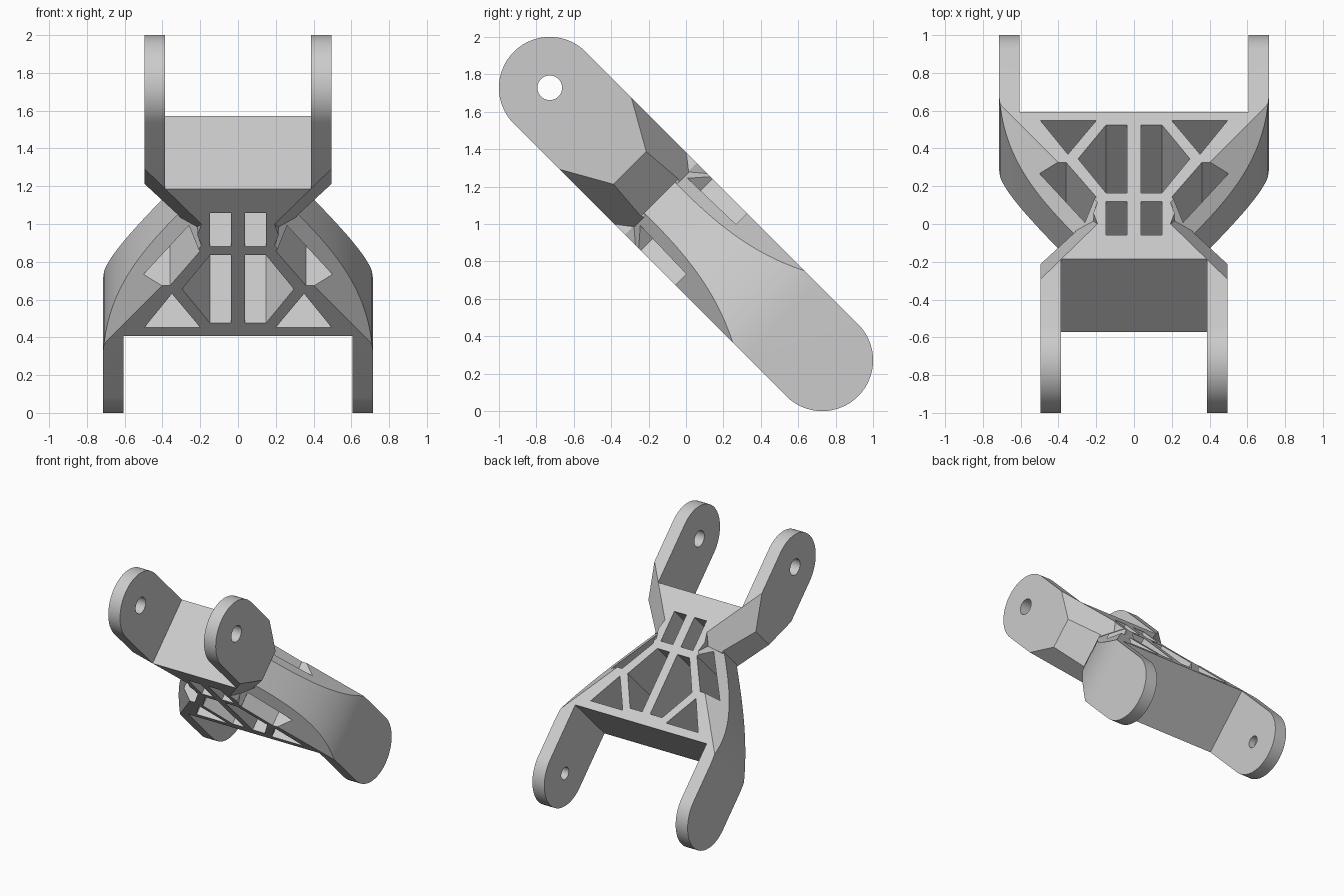
import bpy, bmesh, math
from mathutils import Vector, Matrix
from mathutils.geometry import interpolate_bezier

if "Cube" in bpy.data.objects:
    bpy.data.objects.remove(bpy.data.objects["Cube"])

W = 0.272        # half thickness of the slab, also the radius of the fork ends
PIVOT = 1.03     # distance from centre to each fork pivot

metal = bpy.data.materials.new("plain_grey")
metal.use_nodes = True
GREY = (0.6, 0.6, 0.6, 1)
metal.diffuse_color = GREY
metal.node_tree.nodes["Principled BSDF"].inputs["Base Color"].default_value = GREY


def prism(bm, points, axis, lo, hi):
    """Extrude a 2D outline along z (plan outline) or x (side outline)."""
    def place(p, d):
        return (p[0], p[1], d) if axis == "z" else (d, p[0], p[1])
    base = bm.faces.new([bm.verts.new(place(p, lo)) for p in points])
    ext = bmesh.ops.extrude_face_region(bm, geom=[base])
    step = Vector(place((0, 0), hi - lo))
    bmesh.ops.translate(bm, vec=step,
                        verts=[v for v in ext["geom"] if isinstance(v, bmesh.types.BMVert)])


def bevel_plane(bm, point, normal):
    """Slice away the corner beyond a plane and its mirror below, then cap."""
    for s in (1, -1):
        bmesh.ops.bisect_plane(bm, geom=bm.verts[:] + bm.edges[:] + bm.faces[:],
                               plane_co=(point[0], point[1], s * W),
                               plane_no=(normal[0], normal[1], s), clear_outer=True)
        bmesh.ops.holes_fill(bm, edges=[e for e in bm.edges if e.is_boundary])


def finish(bm, name):
    bmesh.ops.recalc_face_normals(bm, faces=bm.faces[:])
    mesh = bpy.data.meshes.new(name)
    bm.to_mesh(mesh)
    bm.free()
    obj = bpy.data.objects.new(name, mesh)
    bpy.context.collection.objects.link(obj)
    return obj


def circle(u, r, n=40):
    return [(u + r * math.cos(2 * math.pi * i / n), r * math.sin(2 * math.pi * i / n))
            for i in range(n)]


# Narrow fork with its bevelled shoulder
bm = bmesh.new()
prism(bm, [(-.02, -.535), (.387, -.535), (.387, -1.4), (.495, -1.4), (.495, -.424),
           (.31, -.2), (.31, -.185), (-.02, -.185)], "z", -W, W)
bevel_plane(bm, (.495, -.686), (.78, .566))
bracket = finish(bm, "fork_bracket")

# Wide fork with a flared, curved flank
flank = interpolate_bezier(Vector((.31, -.2)), Vector((.52, .1)),
                           Vector((.715, .4)), Vector((.715, .72)), 20)
bm = bmesh.new()
prism(bm, [(-.02, -.2)] + [(p.x, p.y) for p in flank] +
      [(.715, 1.4), (.605, 1.4), (.605, .567), (-.02, .567)], "z", -W, W)
bevel_plane(bm, (.2, -.1), (.87, -.61))
wide_fork = finish(bm, "wide_fork")

# Solid core at the waist
bm = bmesh.new()
prism(bm, [(-.02, -.3), (.185, -.3), (.215, -.19), (.185, -.08), (-.02, -.08)], "z", -W, W)
core = finish(bm, "waist_core")

# Rounded side outline that trims the fork ends
bm = bmesh.new()
arc = [math.radians(-90 + 180 * i / 32) for i in range(33)]
side = [(s * (PIVOT + W * math.cos(a)), s * W * math.sin(a)) for s in (1, -1) for a in arc]
prism(bm, side, "x", -1, 1)
outline = finish(bm, "side_outline")

# Truss pockets, pivot holes and blind pivot sockets
bm = bmesh.new()
pockets = [
    [(.2, .502), (.495, .502), (.35, .25)],
    [(.037, .47), (.148, .47), (.296, .216), (.148, -.039), (.037, -.039)],
    [(.037, -.102), (.148, -.102), (.148, -.355), (.037, -.355)],
    [(.36, .19), (.5, .19), (.26, -.167), (.2, -.07)],
]
for shape in pockets:
    prism(bm, shape, "z", -.5, .5)
prism(bm, circle(-PIVOT, .066), "x", .3, .6)
prism(bm, circle(PIVOT, .05), "x", .5, .665)
cutter = finish(bm, "pocket_cutter")

# Combine the half, then mirror it
tools = [(wide_fork, "UNION"), (core, "UNION"), (outline, "INTERSECT"), (cutter, "DIFFERENCE")]
for tool, operation in tools:
    tool.hide_render = True
    mod = bracket.modifiers.new(operation.lower(), "BOOLEAN")
    mod.object, mod.operation, mod.solver = tool, operation, "EXACT"
mirror = bracket.modifiers.new("mirror", "MIRROR")
mirror.use_bisect_axis[0] = True

bpy.context.view_layer.update()
baked = bpy.data.meshes.new_from_object(
    bracket.evaluated_get(bpy.context.evaluated_depsgraph_get()))
bracket.modifiers.clear()
bracket.data = baked
for tool, _ in tools:
    bpy.data.objects.remove(tool)

# Tilt into the final pose
baked.transform(Matrix.Translation((0, 0, 1)) @ Matrix.Rotation(math.radians(-45), 4, "X"))
baked.materials.clear()
baked.materials.append(metal)
bpy.ops.object.select_all(action="DESELECT")
bracket.select_set(True)
bpy.context.view_layer.objects.active = bracket
bpy.ops.object.shade_smooth_by_angle(angle=math.radians(20))
